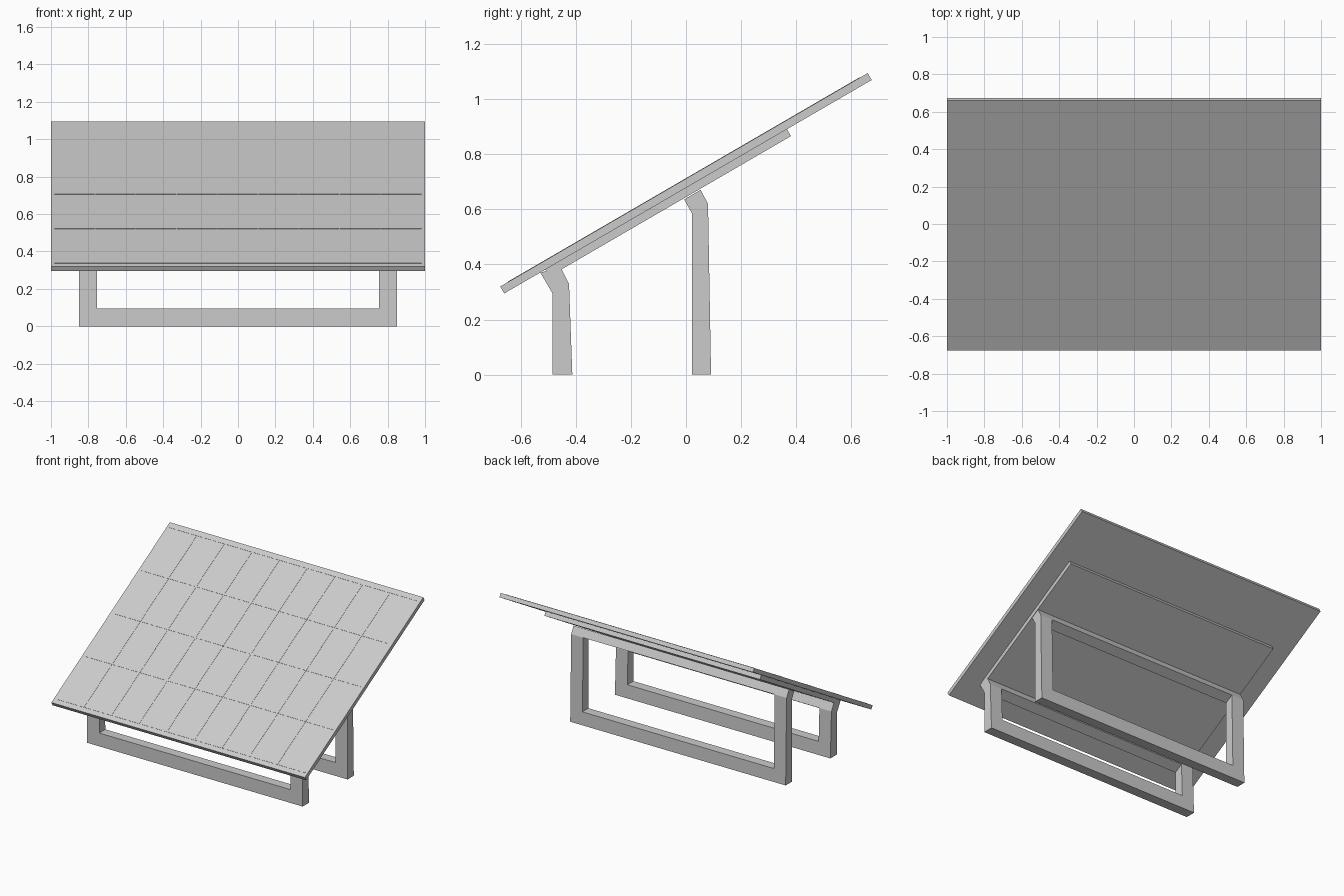
import bpy, math
from mathutils import Matrix, Vector

cube = bpy.data.objects.get("Cube")
if cube:
    bpy.data.objects.remove(cube, do_unlink=True)


def material(name, value):
    mat = bpy.data.materials.new(name)
    mat.use_nodes = True
    col = (value, value, value, 1)
    mat.diffuse_color = col
    mat.node_tree.nodes["Principled BSDF"].inputs["Base Color"].default_value = col
    return mat


GREY = material("plain grey", 0.6)


def extrude_x(name, profile, x0, x1):
    """Prism along x from a (y, z) outline."""
    n = len(profile)
    verts = [(x, y, z) for x in (x0, x1) for y, z in profile]
    faces = [tuple(range(n))[::-1], tuple(range(n, 2 * n))]
    faces += [(i, (i + 1) % n, n + (i + 1) % n, n + i) for i in range(n)]
    mesh = bpy.data.meshes.new(name)
    mesh.from_pydata(verts, [], faces)
    mesh.materials.append(GREY)
    obj = bpy.data.objects.new(name, mesh)
    bpy.context.collection.objects.link(obj)
    return obj


# Tilted frame: u runs up the slope, w is the height above the panel's top face
TILT = Matrix.Translation((0, -0.0075, 0.7075)) @ Matrix.Rotation(math.radians(30.15), 4, "X")


def slab(name, x0, x1, u0, u1, w0, w1):
    outline = [(u0, w0), (u1, w0), (u1, w1), (u0, w1)]
    obj = extrude_x(name, outline, x0, x1)
    obj.data.transform(TILT)
    return obj


# Panel and the backing plate beneath it
slab("panel", -1, 1, -0.772, 0.772, -0.029, 0)
slab("backing_plate", -0.85, 0.85, -0.6, 0.416, -0.058, -0.029)

# Thin seams across the panel face
for i in range(8):
    x = -0.765 + i * 0.218
    slab(f"column_seam_{i + 1}", x - 0.002, x + 0.002, -0.735, 0.735, 0, 0.0015)
for i in range(5):
    u = -0.735 + i * 0.3675
    slab(f"row_seam_{i + 1}", -0.98, 0.98, u - 0.003, u + 0.003, 0, 0.0015)


def support(name, foot, bend, top):
    """Rectangular frame: two legs, a floor rail and a bent head rail."""
    (f0, f1), (b0, b1), (t0, t1) = foot, bend, top
    rail = 0.095
    k = rail / b1[1]
    back = f1 + (b1[0] - f1) * k
    for side, x0, x1 in (("right", -0.85, -0.755), ("left", 0.755, 0.85)):
        extrude_x(f"{name}_{side}_leg", [(f0, rail), (back, rail), b1, b0], x0, x1)
    extrude_x(f"{name}_floor_rail", [(f0, 0), (f1, 0), (back, rail), (f0, rail)], -0.85, 0.85)
    extrude_x(f"{name}_head_rail", [b0, b1, t1, t0], -0.85, 0.85)


support("front_support", (-0.485, -0.413), ((-0.485, 0.295), (-0.425, 0.33)),
        ((-0.53, 0.372), (-0.452, 0.382)))
support("rear_support", (0.021, 0.091), ((0.021, 0.587), (0.08, 0.62)),
        ((-0.007, 0.636), (0.053, 0.671)))
